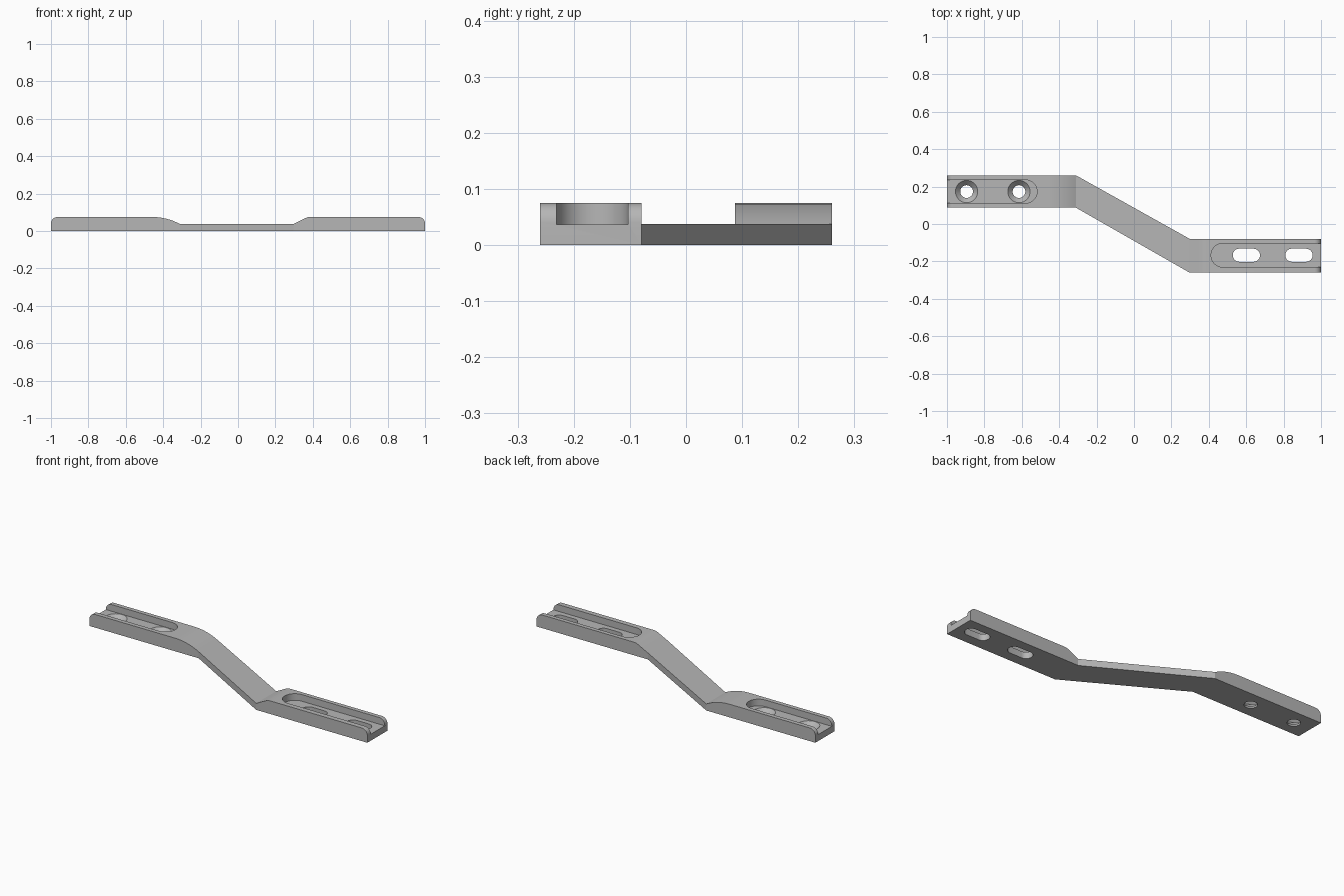
import bpy, bmesh
from math import pi, sin, cos, radians, sqrt

default = bpy.data.objects.get("Cube")
if default:
    bpy.data.objects.remove(default, do_unlink=True)

TOP, FLOOR, ARM = 0.075, 0.037, 0.0375
LEFT_X, RIGHT_X = -0.31, 0.297
LEFT_Y, RIGHT_Y = (0.087, 0.26), (-0.26, -0.079)
LEFT_MID, RIGHT_MID = 0.1735, -0.167

grey = bpy.data.materials.new("satin grey")
grey.use_nodes = True
colour = (0.47, 0.47, 0.47, 1)
grey.diffuse_color = colour
grey.node_tree.nodes["Principled BSDF"].inputs["Base Color"].default_value = colour


def loft(name, rings):
    """Closed solid through a list of equal rings of points."""
    bm = bmesh.new()
    loops = [[bm.verts.new(p) for p in ring] for ring in rings]
    for a, b in zip(loops, loops[1:]):
        for i in range(len(a)):
            j = (i + 1) % len(a)
            bm.faces.new((a[i], a[j], b[j], b[i]))
    bm.faces.new(loops[0])
    bm.faces.new(loops[-1])
    bmesh.ops.remove_doubles(bm, verts=bm.verts[:], dist=1e-5)
    bmesh.ops.recalc_face_normals(bm, faces=bm.faces[:])
    mesh = bpy.data.meshes.new(name)
    bm.to_mesh(mesh)
    bm.free()
    mesh.materials.append(grey)
    obj = bpy.data.objects.new(name, mesh)
    bpy.context.collection.objects.link(obj)
    return obj


def slot(name, x0, x1, y, levels, n=16):
    """Round-ended prism between two centres; levels are (z, radius)."""
    def ring(z, r):
        ends = [(x1, -pi / 2), (x0, pi / 2)]
        return [(cx + r * cos(s + pi * i / n), y + r * sin(s + pi * i / n), z)
                for cx, s in ends for i in range(n + 1)]
    return loft(name, [ring(z, r) for z, r in levels])


def y_range(x):
    """Front and back edge of the bracket at x."""
    t = min(1, max(0, (x - LEFT_X) / (RIGHT_X - LEFT_X)))
    return [a + (b - a) * t for a, b in zip(LEFT_Y, RIGHT_Y)]


# Side outline: rounded end, left pad, curved ramp, thin arm, straight ramp, right pad
R = 0.035
steps = [i * pi / 16 for i in range(9)]
outline = [(-1 + R - R * cos(a), TOP - R + R * sin(a)) for a in steps]
ramp, drop = 0.15, TOP - ARM
big = (ramp ** 2 + drop ** 2) / (2 * drop)
for i in range(9):
    d = ramp * i / 8
    outline.append((LEFT_X - ramp + d, TOP - big + sqrt(big ** 2 - d ** 2)))
outline += [(RIGHT_X, ARM), (0.36, 0.069), (0.372, 0.0735), (0.385, TOP)]
outline += [(1 - R + R * sin(a), TOP - R + R * cos(a)) for a in steps]

sections = []
for x, z in outline:
    front, back = y_range(x)
    sections.append([(x, front, 0), (x, back, 0), (x, back, z), (x, front, z)])
bracket = loft("offset_bracket", sections)

# Open-ended channels in both pads
through = -0.1
cutters = [
    slot("left_channel", -1.3, -0.58, LEFT_MID, [(FLOOR, 0.062), (0.2, 0.062)]),
    slot("right_channel", 0.476, 1.3, RIGHT_MID, [(FLOOR, 0.064), (0.2, 0.064)]),
]
# Countersunk round holes on the left, long holes on the right
for x in (-0.895, -0.615):
    cutters.append(slot("screw_hole", x, x, LEFT_MID,
                        [(through, 0.034), (0.0095, 0.034), (FLOOR + 0.001, 0.0605)]))
for x in (0.601, 0.882):
    cutters.append(slot("long_hole", x - 0.038, x + 0.038, RIGHT_MID,
                        [(through, 0.035), (0.06, 0.035)]))

bpy.context.view_layer.objects.active = bracket
for cutter in cutters:
    cutter.hide_render = True
    mod = bracket.modifiers.new("cut", "BOOLEAN")
    mod.operation = "DIFFERENCE"
    mod.solver = "EXACT"
    mod.object = cutter
    bpy.ops.object.modifier_apply(modifier=mod.name)
    bpy.data.objects.remove(cutter, do_unlink=True)

# Smooth the curved walls, keep corners crisp
bpy.ops.object.select_all(action="DESELECT")
bracket.select_set(True)
bpy.ops.object.shade_smooth_by_angle(angle=radians(20))
